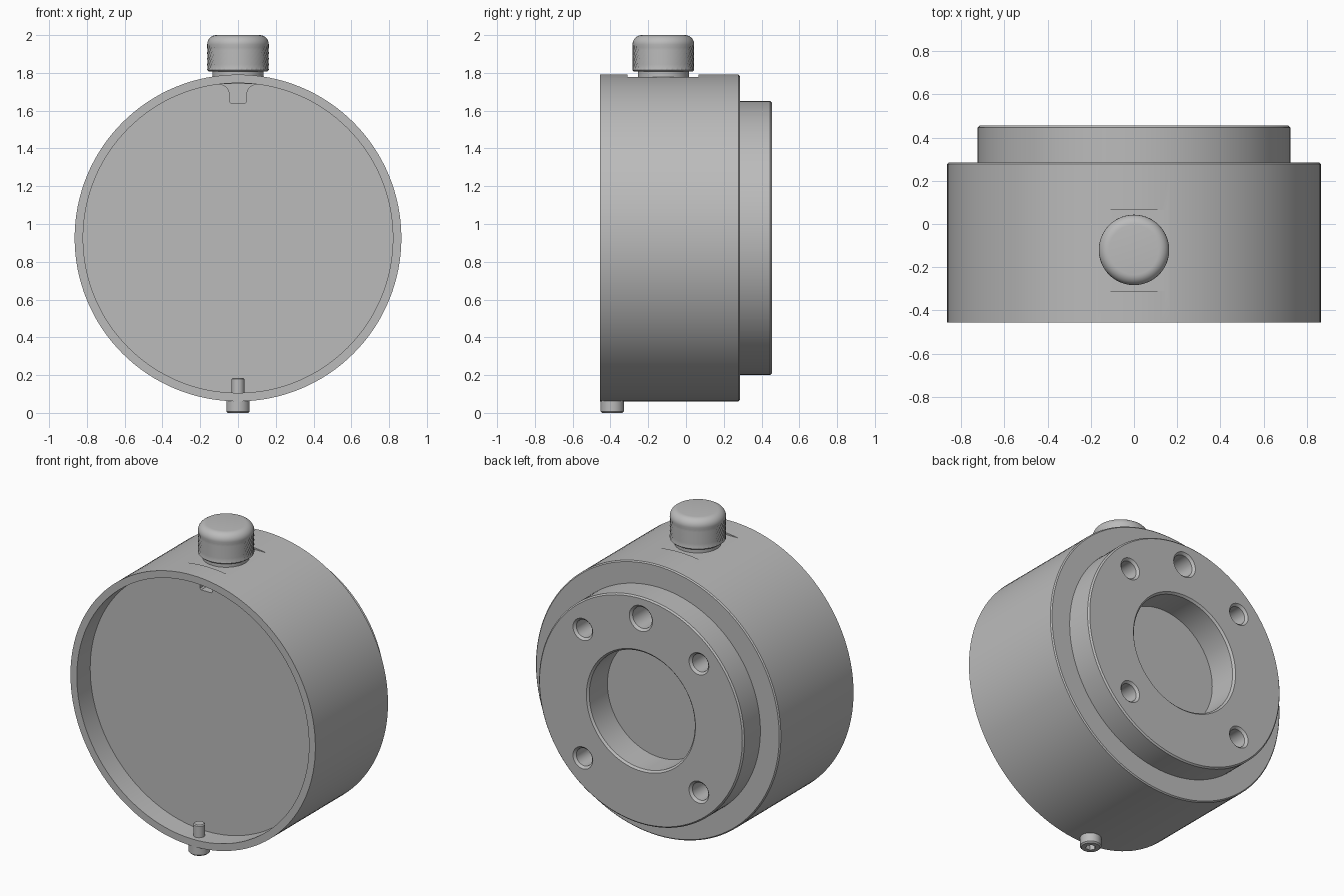
import bpy, bmesh, math
from mathutils import Matrix

cube = bpy.data.objects.get("Cube")
if cube:
    bpy.data.objects.remove(cube, do_unlink=True)

metal = bpy.data.materials.new("satin grey metal")
metal.use_nodes = True
GREY = (0.5, 0.5, 0.5, 1)
metal.diffuse_color = GREY
metal.node_tree.nodes["Principled BSDF"].inputs["Base Color"].default_value = GREY

CZ = 0.926                               # height of the housing axis
KNOB_Y, PIN_Y = -0.12, -0.39
TO_Y = Matrix.Translation((0, 0, CZ)) @ Matrix.Rotation(-math.pi / 2, 4, "X")


def finish(name, bm, matrix=Matrix()):
    bmesh.ops.recalc_face_normals(bm, faces=bm.faces)
    mesh = bpy.data.meshes.new(name)
    bm.to_mesh(mesh)
    bm.free()
    mesh.materials.append(metal)
    mesh.transform(matrix)
    obj = bpy.data.objects.new(name, mesh)
    bpy.context.collection.objects.link(obj)
    return obj


def lathe(name, profile, segs, matrix=Matrix(), bump=None):
    """Revolve (radius, height) points, ends on the axis, around local z."""
    bm = bmesh.new()
    rings = []
    for k, (r, h) in enumerate(profile):
        if r == 0:
            rings.append([bm.verts.new((0, 0, h))] * segs)
            continue
        ring = []
        for i in range(segs):
            a = 2 * math.pi * i / segs
            rr = r - (bump(k, i) if bump else 0)
            ring.append(bm.verts.new((rr * math.cos(a), rr * math.sin(a), h)))
        rings.append(ring)
    for lo, hi in zip(rings, rings[1:]):
        for i in range(segs):
            j = (i + 1) % segs
            bm.faces.new(list(dict.fromkeys((lo[i], lo[j], hi[j], hi[i]))))
    return finish(name, bm, matrix)


def prism(name, outline, y0, y1):
    """Extrude an (x, z) outline along y."""
    bm = bmesh.new()
    face = bm.faces.new([bm.verts.new((x, y0, z)) for x, z in outline])
    new = bmesh.ops.extrude_face_region(bm, geom=[face])["geom"]
    bmesh.ops.translate(bm, vec=(0, y1 - y0, 0),
                        verts=[v for v in new if isinstance(v, bmesh.types.BMVert)])
    return finish(name, bm)


def activate(obj):
    bpy.ops.object.select_all(action="DESELECT")
    obj.select_set(True)
    bpy.context.view_layer.objects.active = obj


def cut(obj, cutter):
    activate(obj)
    mod = obj.modifiers.new("cut", "BOOLEAN")
    mod.operation, mod.solver, mod.object = "DIFFERENCE", "EXACT", cutter
    bpy.ops.object.modifier_apply(modifier=mod.name)
    bpy.data.objects.remove(cutter, do_unlink=True)


def smooth(obj):
    activate(obj)
    bpy.ops.object.shade_smooth_by_angle(angle=math.radians(25))


# Housing: front recess, stepped rear flange and central bore
housing = lathe("housing", [
    (0, -0.32), (0.82, -0.32), (0.82, -0.455), (0.865, -0.455),
    (0.865, 0.278), (0.858, 0.285), (0.725, 0.285), (0.725, 0.446),
    (0.716, 0.455), (0.385, 0.455), (0.373, 0.443), (0.373, 0.26), (0, 0.26)],
    128, TO_Y)

# Chamfered holes in the rear flange
holes = [(sx * 0.41, sz * 0.41, 0.056) for sx in (-1, 1) for sz in (-1, 1)]
holes.append((0, 0.59, 0.068))
for x, z, r in holes:
    cut(housing, lathe("hole_cutter", [
        (0, 0.2), (r, 0.2), (r, 0.441), (r + 0.024, 0.465), (0, 0.465)],
        32, Matrix.Translation((x, 0, z)) @ TO_Y))

# Flat seat under the knob
cut(housing, prism("seat_cutter", [(-0.3, 1.777), (0.3, 1.777), (0.3, 1.9), (-0.3, 1.9)],
                   -0.31, 0.065))

# Keyway in the recess floor, flaring out towards the rim
side = [(0.036, 1.637), (0.045, 1.646), (0.045, 1.69)]
for i in range(1, 6):
    a = math.pi / 2 * i / 5
    side.append((0.045 + 0.055 * (1 - math.cos(a)), 1.69 + 0.05 * math.sin(a)))
cut(housing, prism("keyway_cutter", side + [(-x, z) for x, z in reversed(side)],
                   -0.34, -0.22))
smooth(housing)

# Knurled thumb knob with a rounded top
ROWS = 10
knob = [(0, 1.76), (0.135, 1.76), (0.135, 1.808), (0.156, 1.808)]
first = len(knob)
knob += [(0.163, 1.815 + 0.135 * i / (ROWS - 1)) for i in range(ROWS)]
for i in range(1, 8):
    a = math.pi / 2 * i / 7
    knob.append((0.115 + 0.048 * math.cos(a), 1.952 + 0.048 * math.sin(a)))
knob.append((0, 2.0))


def knurl(k, i):
    inside = first < k < first + ROWS - 1
    return 0.006 if inside and (k + i) % 2 else 0


smooth(lathe("thumb_knob", knob, 72, Matrix.Translation((0, KNOB_Y, 0)), knurl))

# Locating screw through the bottom of the rim, with a hex socket
screw = lathe("locating_screw", [
    (0, 0), (0.054, 0), (0.062, 0.008), (0.062, 0.075), (0.034, 0.075),
    (0.034, 0.179), (0.028, 0.185), (0, 0.185)], 32,
    Matrix.Translation((0, PIN_Y, 0)))
cut(screw, lathe("socket_cutter", [(0, -0.02), (0.03, -0.02), (0.03, 0.04), (0, 0.04)],
                 6, Matrix.Translation((0, PIN_Y, 0))))
smooth(screw)
